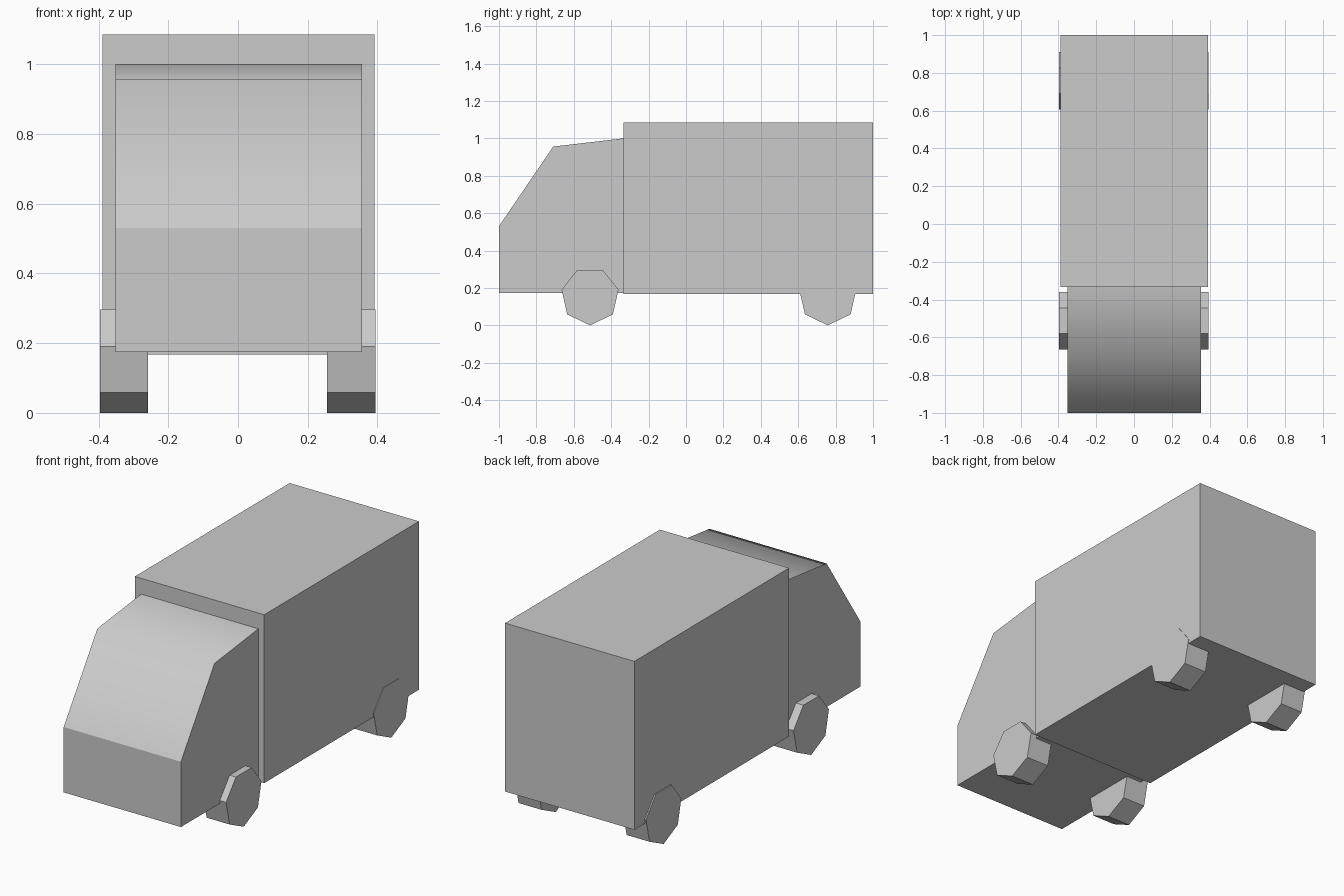
import bpy, bmesh, math

if "Cube" in bpy.data.objects:
    bpy.data.objects.remove(bpy.data.objects["Cube"])


def extrude_profile(name, points, x0, x1, smooth_edges=()):
    """Prism from a (y, z) side profile, spanning x0..x1."""
    bm = bmesh.new()
    a = [bm.verts.new((x0, y, z)) for y, z in points]
    b = [bm.verts.new((x1, y, z)) for y, z in points]
    bm.faces.new(a)
    bm.faces.new(b[::-1])
    n = len(points)
    for i in range(n):
        j = (i + 1) % n
        face = bm.faces.new((a[i], b[i], b[j], a[j]))
        face.smooth = i in smooth_edges
    bmesh.ops.recalc_face_normals(bm, faces=bm.faces[:])
    mesh = bpy.data.meshes.new(name)
    bm.to_mesh(mesh)
    bm.free()
    obj = bpy.data.objects.new(name, mesh)
    bpy.context.collection.objects.link(obj)
    return obj


# Cargo box
extrude_profile("cargo_box",
                [(-0.333, 0.168), (1.0, 0.168), (1.0, 1.086), (-0.333, 1.086)],
                -0.389, 0.391)

# Cab: windscreen and roof blend smoothly, the rest is flat
extrude_profile("cab",
                [(-1.0, 0.174), (-1.0, 0.53), (-0.71, 0.956), (-0.333, 1.0), (-0.333, 0.174)],
                -0.351, 0.356, smooth_edges=(1, 2))

# Seven-sided wheels, each standing on a corner
SIDES, RADIUS = 7, 0.156
for axle, y in (("front", -0.513), ("rear", 0.758)):
    ring = []
    for i in range(SIDES):
        t = 2 * math.pi * i / SIDES
        ring.append((y + RADIUS * math.sin(t), RADIUS - RADIUS * math.cos(t)))
    for side, x0, x1 in (("left", -0.396, -0.258), ("right", 0.255, 0.394)):
        extrude_profile(f"{axle}_{side}_wheel", ring, x0, x1)
